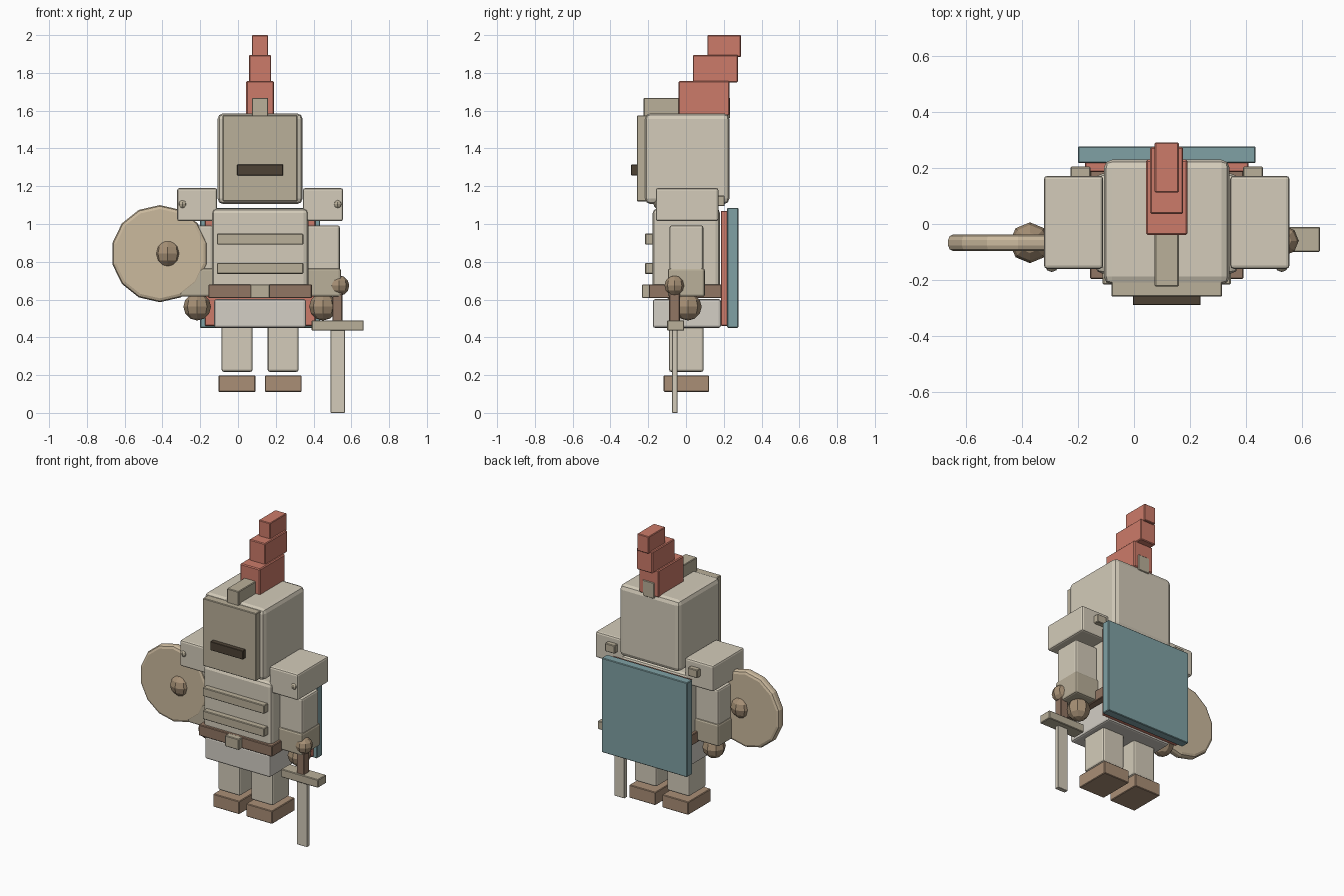
import bpy, bmesh, math
from mathutils import Matrix, Vector

if "Cube" in bpy.data.objects:
    bpy.data.objects.remove(bpy.data.objects["Cube"])

C = 0.117  # centre line of the body


def material(name, r, g, b):
    m = bpy.data.materials.new(name)
    m.diffuse_color = [(c / 255) ** 2.2 for c in (r, g, b)] + [1]
    m.use_nodes = True
    m.node_tree.nodes["Principled BSDF"].inputs["Base Color"].default_value = m.diffuse_color
    return m


STEEL = material("steel", 210, 202, 184)
DARK_STEEL = material("dark_steel", 184, 174, 152)
PALE = material("pale", 210, 205, 196)
DARK = material("dark", 78, 68, 56)
RED = material("red", 203, 122, 105)
LEATHER = material("leather", 144, 117, 99)
BOOT = material("boot_leather", 168, 141, 117)
BLUE = material("blue", 127, 160, 163)
WOOD = material("wood", 202, 184, 156)
BRONZE = material("bronze", 164, 142, 116)


def finish(bm, name, mat, bevel=0.0, seg=2):
    me = bpy.data.meshes.new(name)
    bm.to_mesh(me)
    bm.free()
    ob = bpy.data.objects.new(name, me)
    bpy.context.collection.objects.link(ob)
    me.materials.append(mat)
    if bevel:
        b = ob.modifiers.new("bevel", "BEVEL")
        b.width, b.segments = bevel, seg
    return ob


def box(name, x, y, z, mat, bevel=0.004, seg=1):
    """Box from (min, max) ranges on each axis."""
    bm = bmesh.new()
    size = Vector([r[1] - r[0] for r in (x, y, z)])
    mid = Vector([(r[1] + r[0]) / 2 for r in (x, y, z)])
    bmesh.ops.create_cube(bm, size=1, matrix=Matrix.Translation(mid) @ Matrix.Diagonal(size).to_4x4())
    return finish(bm, name, mat, bevel, seg)


def ball(name, pos, r, mat, u=8, v=6):
    bm = bmesh.new()
    bmesh.ops.create_uvsphere(bm, u_segments=u, v_segments=v, radius=r, matrix=Matrix.Translation(pos))
    return finish(bm, name, mat)


def mid(half):
    """x range centred on the body."""
    return (C - half, C + half)


# Helmet, visor and eye slit
box("helmet", mid(0.225), (-0.217, 0.23), (1.105, 1.586), STEEL, 0.03, 2)
box("visor", mid(0.198), (-0.26, -0.19), (1.12, 1.575), DARK_STEEL)
box("eye_slit", mid(0.121), (-0.29, -0.25), (1.257, 1.315), DARK, 0.002)

# Crest ridge and stepped plume
box("crest_ridge", mid(0.043), (-0.224, 0.234), (1.56, 1.668), DARK_STEEL)
box("plume_lower", mid(0.074), (-0.04, 0.23), (1.575, 1.757), RED, 0.006)
box("plume_middle", mid(0.059), (0.036, 0.275), (1.75, 1.895), RED, 0.005)
box("plume_top", mid(0.043), (0.113, 0.291), (1.885, 2.0), RED)

# Torso, ribs, belt and skirt
box("torso", mid(0.255), (-0.177, 0.18), (0.62, 1.082), STEEL, 0.025, 2)
for z in (0.92, 0.765):
    box("chest_rib", mid(0.229), (-0.217, -0.165), (z - 0.029, z + 0.029), DARK_STEEL)
box("belt", mid(0.274), (-0.197, 0.19), (0.607, 0.68), LEATHER)
box("buckle", mid(0.052), (-0.233, -0.19), (0.607, 0.68), DARK_STEEL)
box("skirt", mid(0.243), (-0.175, 0.185), (0.45, 0.602), PALE, 0.012, 2)

# Paired limbs and shoulder armour
for side, label in ((-1, "left"), (1, "right")):
    def span(a, b):
        return tuple(sorted((C + side * a, C + side * b)))
    box(label + "_shoulder", span(0.227, 0.439), (-0.16, 0.172), (1.015, 1.19), STEEL, 0.012, 2)
    ball(label + "_rivet", (C + side * 0.411, -0.148, 1.105), 0.024, DARK_STEEL)
    box(label + "_cape_clasp", span(0.272, 0.344), (0.155, 0.205), (1.095, 1.15), DARK_STEEL)
    box(label + "_upper_arm", span(0.25, 0.422), (-0.087, 0.092), (0.74, 0.993), STEEL, 0.012, 2)
    box(label + "_forearm", span(0.24, 0.428), (-0.096, 0.1), (0.615, 0.765), DARK_STEEL, 0.012, 2)
    ball(label + "_hand", (C + side * 0.333, 0.01, 0.562), 0.073, BRONZE)
    box(label + "_leg", span(0.04, 0.204), (-0.09, 0.093), (0.217, 0.47), STEEL, 0.012, 2)
    box(label + "_boot", span(0.025, 0.22), (-0.118, 0.123), (0.111, 0.198), BOOT)

# Cape with lining
box("cape_lining", mid(0.293), (0.185, 0.222), (0.46, 1.07), RED)
box("cape", mid(0.318), (0.218, 0.277), (0.45, 1.085), BLUE)

# Round shield with boss
bm = bmesh.new()
bmesh.ops.create_cone(
    bm, cap_ends=True, segments=14, radius1=0.257, radius2=0.257, depth=0.06,
    matrix=Matrix.Translation((-0.414, -0.067, 0.843)) @ Matrix.Rotation(math.pi / 2, 4, "X"))
rim = [e for e in bm.edges if any(len(f.verts) > 4 for f in e.link_faces)]
bmesh.ops.bevel(bm, geom=rim, offset=0.02, segments=2, profile=0.5, affect="EDGES")
finish(bm, "shield", WOOD)
ball("shield_boss", (-0.372, -0.067, 0.843), 0.073, BRONZE)

# Sword held point down
box("blade", (0.49, 0.566), (-0.074, -0.045), (0.0, 0.45), STEEL, 0.002)
box("guard", (0.39, 0.665), (-0.1, -0.01), (0.435, 0.49), DARK_STEEL)
box("grip", (0.5, 0.553), (-0.09, -0.032), (0.48, 0.66), LEATHER)
ball("pommel", (0.535, -0.06, 0.674), 0.054, BRONZE)
